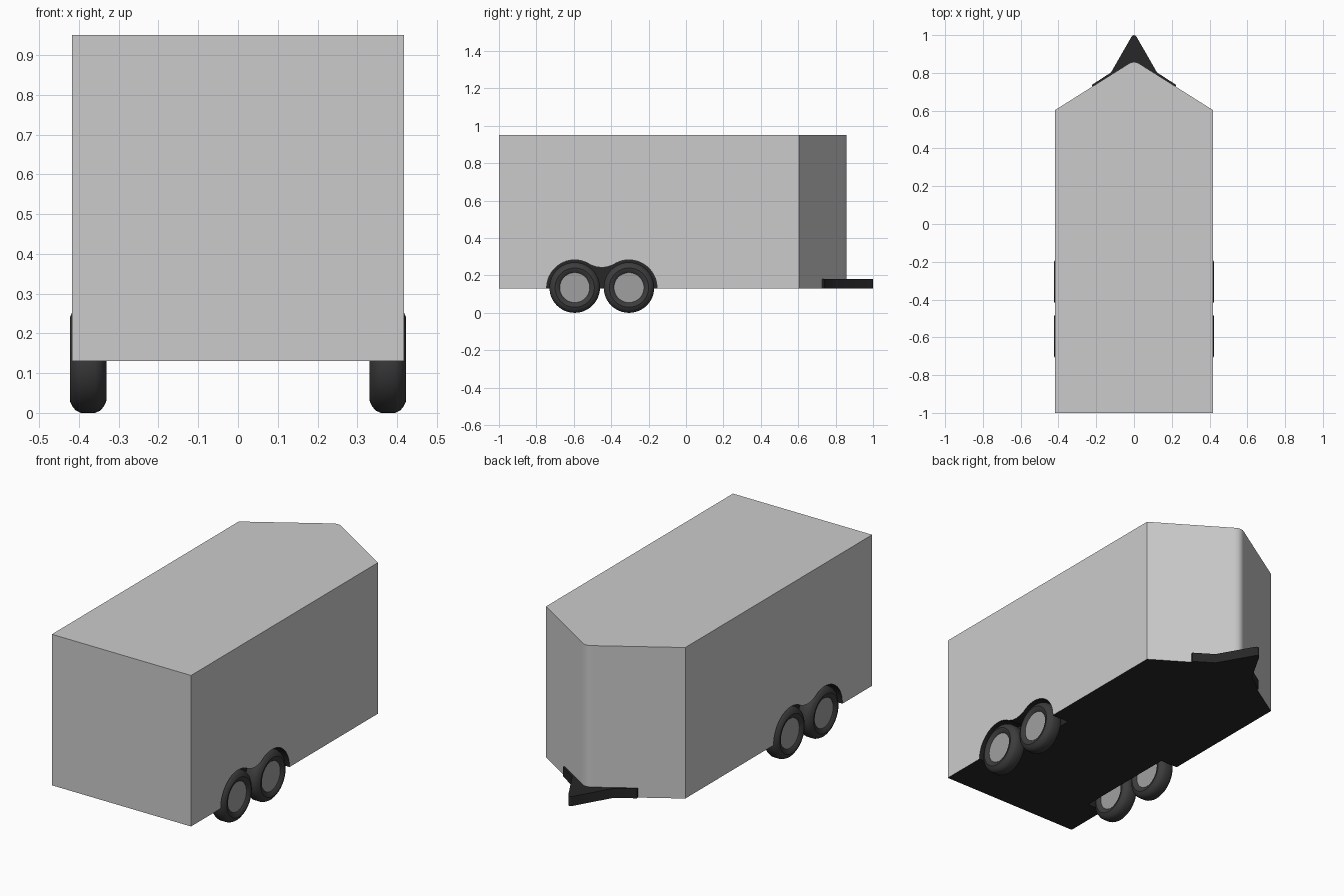
import bpy, bmesh, math
from mathutils import Vector

if "Cube" in bpy.data.objects:
    bpy.data.objects.remove(bpy.data.objects["Cube"])


def material(name, v):
    m = bpy.data.materials.new(name)
    m.diffuse_color = (v, v, v, 1)
    m.use_nodes = True
    m.node_tree.nodes["Principled BSDF"].inputs["Base Color"].default_value = m.diffuse_color
    return m


GREY = material("body_grey", 0.8)
BLACK = material("black", 0.02)
RUBBER = material("rubber", 0.045)
METAL = material("rim_metal", 0.35)


def finish(name, bm, mats):
    bmesh.ops.recalc_face_normals(bm, faces=bm.faces)
    me = bpy.data.meshes.new(name)
    bm.to_mesh(me)
    bm.free()
    for m in mats:
        me.materials.append(m)
    ob = bpy.data.objects.new(name, me)
    bpy.context.collection.objects.link(ob)
    return ob


def smooth(ob):
    bpy.ops.object.select_all(action='DESELECT')
    ob.select_set(True)
    bpy.context.view_layer.objects.active = ob
    bpy.ops.object.shade_smooth_by_angle(angle=math.radians(28))


def prism(points, depth):
    """Extrude a closed 3D polygon along a vector."""
    bm = bmesh.new()
    f = bm.faces.new([bm.verts.new(p) for p in points])
    r = bmesh.ops.extrude_face_region(bm, geom=[f], use_keep_orig=True)
    verts = [v for v in r["geom"] if isinstance(v, bmesh.types.BMVert)]
    bmesh.ops.translate(bm, verts=verts, vec=depth)
    return bm


def mirrored(half):
    """Half outline ending on the axis -> full symmetric outline."""
    return half + [(-a, b) for a, b in reversed(half[:-1])]


# Box body with pointed, rounded nose and black underside
outline = mirrored([(0.418, -1), (0.418, 0.603), (0.045, 0.838), (0.031, 0.847),
                    (0.016, 0.855), (0, 0.858)])
bm = prism([(x, y, 0.13) for x, y in outline], Vector((0, 0, 0.82)))
for f in bm.faces:
    f.material_index = int(f.calc_center_median().z < 0.131)
body = finish("trailer_body", bm, [GREY, BLACK])

# Double-arched wheel wells cut into both sides
arc = [(0.145 + 0.15 * math.cos(math.radians(a)), 0.133 + 0.15 * math.sin(math.radians(a)))
       for a in range(0, 126, 5)]
arch = mirrored([(0.295, 0.05)] + arc + [(0.03, 0.246), (0, 0.242)])
for side in (-1, 1):
    bm = prism([(side * 0.315, y - 0.45, z) for y, z in arch], Vector((side * 0.2, 0, 0)))
    for f in bm.faces:
        f.material_index = 1
    cutter = finish("well_cutter", bm, [GREY, BLACK])
    cutter.hide_render = True
    mod = body.modifiers.new("well", 'BOOLEAN')
    mod.operation = 'DIFFERENCE'
    mod.solver = 'EXACT'
    mod.object = cutter
    bpy.context.view_layer.objects.active = body
    bpy.ops.object.modifier_apply(modifier=mod.name)
    bpy.data.objects.remove(cutter)
smooth(body)

# Drawbar plate
plate = mirrored([(0.22, 0.722), (0.222, 0.737), (0.122, 0.802),
                  (0.014, 0.99), (0.007, 0.998), (0, 1.0)])
bm = prism([(x, y, 0.13) for x, y in plate], Vector((0, 0, 0.052)))
smooth(finish("drawbar", bm, [BLACK]))

# Wheels: lathed tyre with a rim disc on both faces
half = [(0.080, 0.034), (0.088, 0.041), (0.105, 0.046), (0.118, 0.040),
        (0.129, 0.031), (0.135, 0.018)]
section = half + [(r, -x) for r, x in reversed(half)]
for side, sname in ((-1, "left"), (1, "right")):
    for y, yname in ((-0.595, "front"), (-0.305, "rear")):
        bm = bmesh.new()
        vs = [bm.verts.new((x, 0, r)) for r, x in section]
        es = [bm.edges.new(p) for p in zip(vs, vs[1:])]
        bmesh.ops.spin(bm, geom=vs + es, cent=(0, 0, 0), axis=(1, 0, 0),
                       angle=math.tau, steps=48)
        bmesh.ops.remove_doubles(bm, verts=bm.verts, dist=1e-5)
        caps = bmesh.ops.holes_fill(bm, edges=[e for e in bm.edges if e.is_boundary], sides=0)
        for f in caps["faces"]:
            f.material_index = 1
        wheel = finish(f"wheel_{sname}_{yname}", bm, [RUBBER, METAL])
        wheel.location = (side * 0.377, y, 0.135)
        smooth(wheel)
